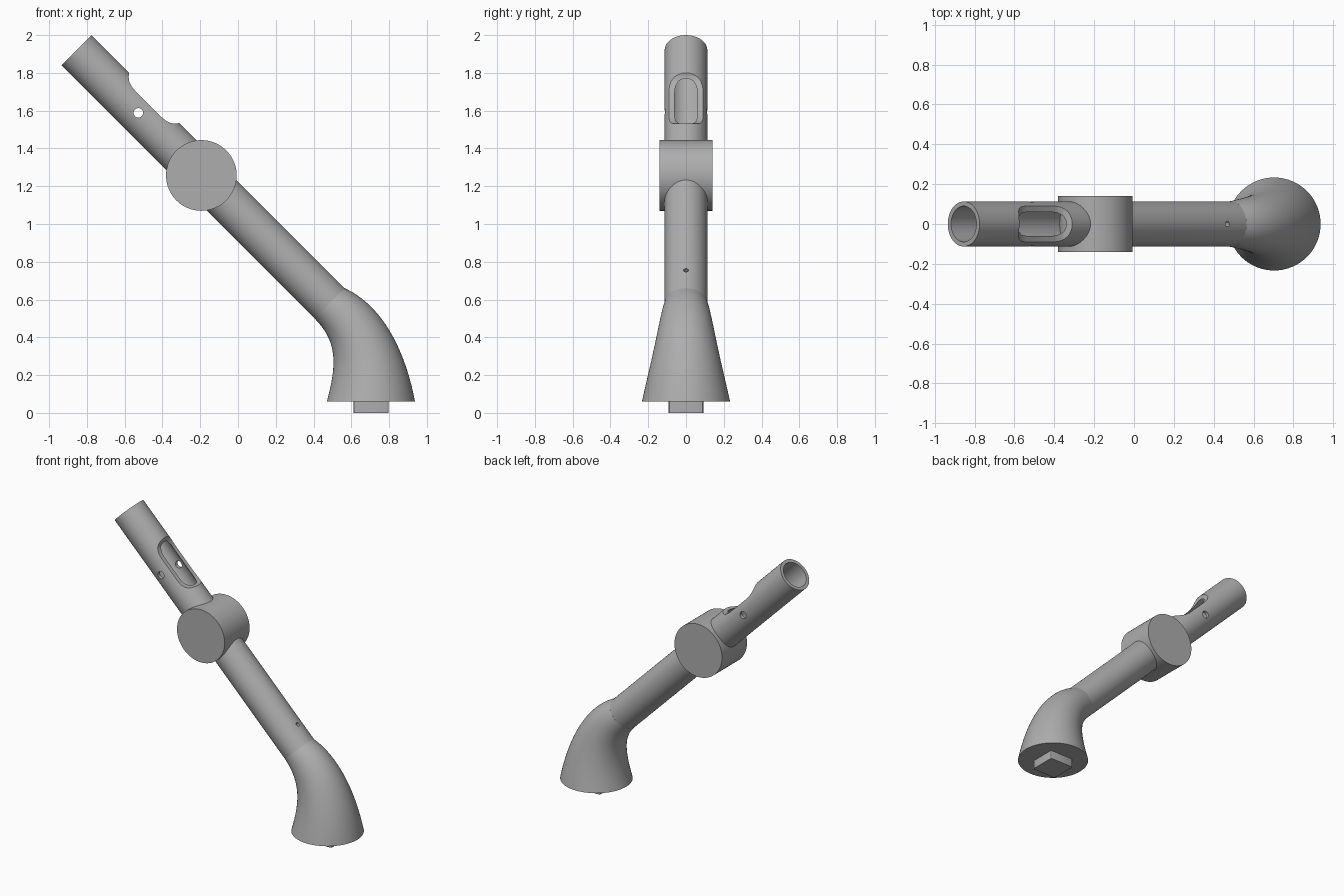
import bpy, bmesh, math
from mathutils import Matrix, Vector

cube = bpy.data.objects.get("Cube")
if cube:
    bpy.data.objects.remove(cube, do_unlink=True)

grey = bpy.data.materials.new("plain grey")
grey.use_nodes = True
colour = (0.42, 0.42, 0.42, 1)
grey.diffuse_color = colour
grey.node_tree.nodes["Principled BSDF"].inputs["Base Color"].default_value = colour

# Tube frame: x runs down the tube, z points out of its upper side
FRAME = Matrix.Translation((-0.855, 0, 1.92)) @ Matrix.Rotation(math.radians(45), 4, 'Y')
AXES = {'X': Matrix.Rotation(math.pi / 2, 4, 'Y'),
        'Y': Matrix.Rotation(math.pi / 2, 4, 'X'),
        'Z': Matrix.Identity(4)}


def finish(name, bm):
    bmesh.ops.recalc_face_normals(bm, faces=bm.faces)
    mesh = bpy.data.meshes.new(name)
    bm.to_mesh(mesh)
    bm.free()
    mesh.materials.append(grey)
    ob = bpy.data.objects.new(name, mesh)
    bpy.context.collection.objects.link(ob)
    return ob


def cylinder(name, radius, length, axis, centre, frame=FRAME, sides=64):
    bm = bmesh.new()
    bmesh.ops.create_cone(bm, cap_ends=True, segments=sides, radius1=radius,
                          radius2=radius, depth=length,
                          matrix=frame @ Matrix.Translation(centre) @ AXES[axis])
    return finish(name, bm)


def prism(name, profile, half_width):
    bm = bmesh.new()
    face = bm.faces.new([bm.verts.new(FRAME @ Vector((u, -half_width, v))) for u, v in profile])
    ext = bmesh.ops.extrude_face_region(bm, geom=[face])
    verts = [g for g in ext["geom"] if isinstance(g, bmesh.types.BMVert)]
    bmesh.ops.translate(bm, verts=verts, vec=(0, 2 * half_width, 0))
    return finish(name, bm)


def select_only(ob):
    bpy.ops.object.select_all(action='DESELECT')
    ob.select_set(True)
    bpy.context.view_layer.objects.active = ob


def cut(ob, cutter):
    cutter.hide_render = True
    mod = ob.modifiers.new("cut", 'BOOLEAN')
    mod.operation, mod.solver, mod.object = 'DIFFERENCE', 'EXACT', cutter
    select_only(ob)
    bpy.ops.object.modifier_apply(modifier=mod.name)
    bpy.data.objects.remove(cutter, do_unlink=True)


def smooth(ob):
    select_only(ob)
    bpy.ops.object.shade_smooth_by_angle(angle=math.radians(30))


def bezier(p, t):
    a, b, c, d = (Vector((x, 0, z)) for x, z in p)
    s = 1 - t
    return a * s**3 + b * 3 * s * s * t + c * 3 * s * t * t + d * t**3


# Long tube with an open bore, a slot, a cross hole and a small pin hole
tube = cylinder("tube", 0.113, 1.9, 'X', (0.95, 0, 0))
cut(tube, cylinder("bore", 0.09, 1.0, 'X', (0.43, 0, 0)))
half = [(0.20, 0.2), (0.188, 0.113), (0.176, 0.096), (0.157, 0.081),
        (0.128, 0.071), (0.092, 0.067)]
slot_mid = 0.47
slot = [(slot_mid + u, v) for u, v in half] + [(slot_mid - u, v) for u, v in reversed(half)]
cut(tube, prism("slot", slot, 0.2))
cut(tube, cylinder("cross_hole", 0.025, 0.4, 'Y', (0.466, 0, -0.003), sides=32))
cut(tube, cylinder("pin_hole", 0.013, 0.16, 'Z', (1.76, 0, 0.1), sides=24))
smooth(tube)

# Short drum across the tube
smooth(cylinder("drum", 0.187, 0.28, 'Y', (-0.194, 0, 1.257), Matrix.Identity(4), 96))

# Flared bend: circles lofted between the inner and outer outlines
inner = [(0.405, 0.5), (0.525, 0.38), (0.525, 0.26), (0.47, 0.06)]
outer = [(0.565, 0.66), (0.75, 0.575), (0.88, 0.36), (0.937, 0.06)]
STEPS, SIDES = 24, 64
bm = bmesh.new()
rings = []
for i in range(STEPS + 1):
    a, b = bezier(inner, i / STEPS), bezier(outer, i / STEPS)
    mid, arm = (a + b) / 2, (b - a) / 2
    side = Vector((0, arm.length, 0))
    angles = [math.tau * k / SIDES for k in range(SIDES)]
    rings.append([bm.verts.new(mid + arm * math.cos(t) + side * math.sin(t)) for t in angles])
for low, high in zip(rings, rings[1:]):
    for k in range(SIDES):
        n = (k + 1) % SIDES
        bm.faces.new((low[k], low[n], high[n], high[k]))
bm.faces.new(rings[0])
bm.faces.new(rings[-1])
smooth(finish("flared_bend", bm))

# Square peg under the bend
bm = bmesh.new()
bmesh.ops.create_cube(bm, size=1, matrix=Matrix.Translation((0.705, 0, 0.035))
                      @ Matrix.Diagonal((0.186, 0.186, 0.07, 1)))
uprights = [e for e in bm.edges if abs(e.verts[0].co.z - e.verts[1].co.z) > 0.01]
bmesh.ops.bevel(bm, geom=uprights, offset=0.01, segments=3, affect='EDGES', profile=0.5)
smooth(finish("square_peg", bm))
